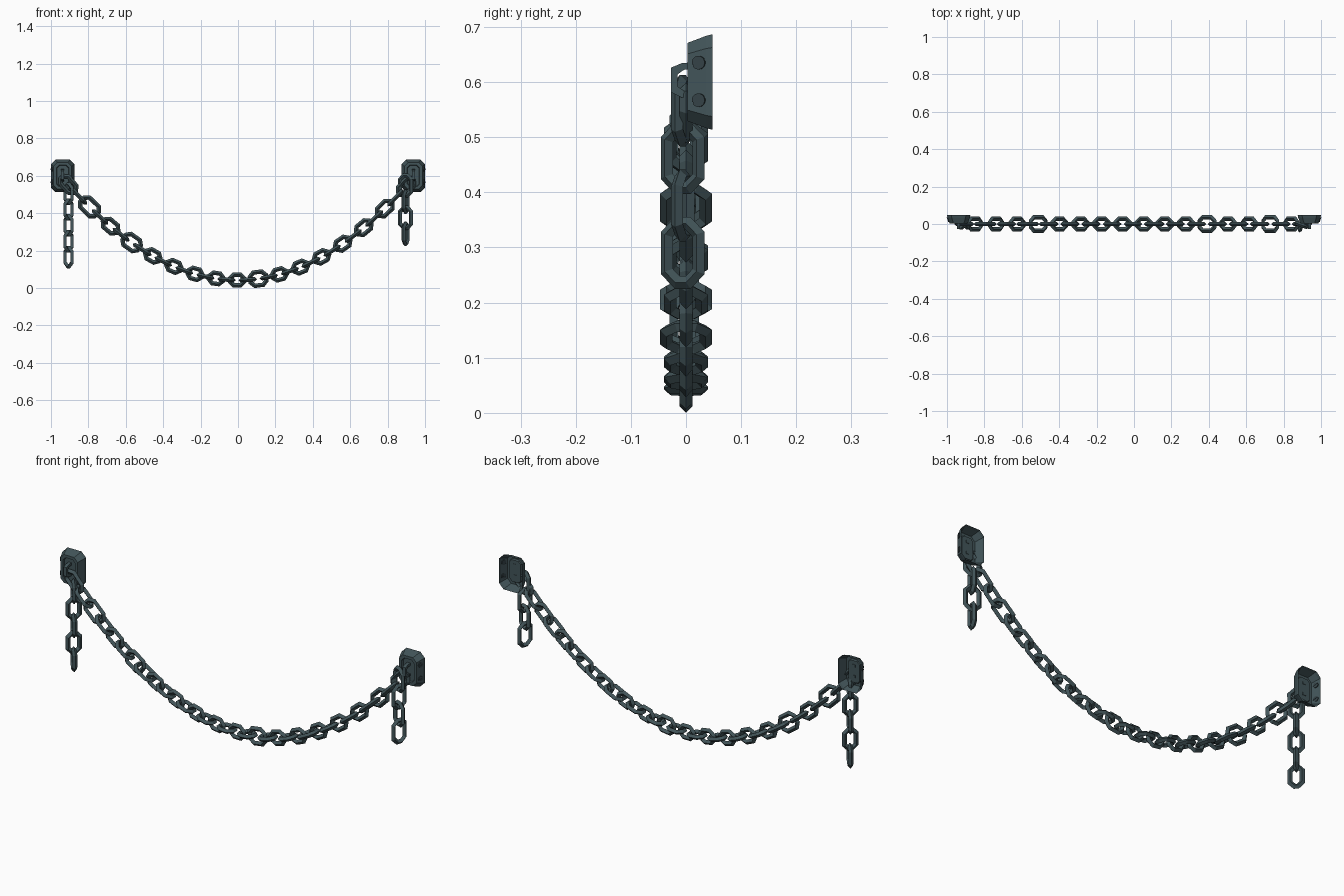
import bpy, bmesh, math
from mathutils import Vector, Matrix

if "Cube" in bpy.data.objects:
    bpy.data.objects.remove(bpy.data.objects["Cube"])

steel = bpy.data.materials.new("dark_steel")
steel.diffuse_color = (0.055, 0.09, 0.1, 1)
steel.use_nodes = True
steel.node_tree.nodes["Principled BSDF"].inputs["Base Color"].default_value = steel.diffuse_color
dark = bpy.data.materials.new("screw_steel")
dark.diffuse_color = (0.035, 0.055, 0.062, 1)
dark.use_nodes = True
dark.node_tree.nodes["Principled BSDF"].inputs["Base Color"].default_value = dark.diffuse_color


def finish(bm, name, mat=steel, recalc=True):
    if recalc:
        bmesh.ops.recalc_face_normals(bm, faces=bm.faces)
    me = bpy.data.meshes.new(name)
    bm.to_mesh(me)
    bm.free()
    me.materials.append(mat)
    ob = bpy.data.objects.new(name, me)
    bpy.context.collection.objects.link(ob)
    return ob


def octagon(hu, hv, c):
    """Rectangle with cut corners, half sizes hu and hv, cut c."""
    return [(hu, -hv + c), (hu, hv - c), (hu - c, hv), (-hu + c, hv),
            (-hu, hv - c), (-hu, -hv + c), (-hu + c, -hv), (hu - c, -hv)]


def bridge(bm, a, b):
    n = len(a)
    for i in range(n):
        j = (i + 1) % n
        bm.faces.new((a[i], a[j], b[j], b[i]))


def add_link(bm, centre, u, v, length, width, r=0.0115, cut=0.02):
    """Cut-corner link with a diamond cross-section; u = long axis, v = wide axis."""
    n = u.cross(v)
    hu, hv = length / 2 - r, width / 2 - r
    loops = []
    for d, h in ((r, 0), (0, r), (-r, 0), (0, -r)):
        pts = octagon(hu + d, hv + d, cut + 0.586 * d)
        loops.append([bm.verts.new(centre + u * p + v * q + n * h) for p, q in pts])
    for k in range(4):
        bridge(bm, loops[k], loops[(k + 1) % 4])


# Main swag: links at an even x step along a parabola, alternately turned 90 degrees
bm = bmesh.new()
big = {2, 6, 7, 18, 23, 29}
for i in range(33):
    x = -0.907 + 0.0564 * i
    z = 0.043 + 0.62 * x * x
    u = Vector((1, 0, 1.24 * x)).normalized()
    y_axis = Vector((0, 1, 0))
    v = u.cross(y_axis) if i % 2 == 0 else y_axis
    s = 1.18 if i in big else 1.0
    pitch = 0.0564 / u.x
    add_link(bm, Vector((x, 0, z)), u, v, (pitch + 0.042) * (1 + (s - 1) * 0.5), 0.08 * s)
finish(bm, "main_chain")


# Loose hanging ends
def hanging(name, x, y, z0, count, angle, length, pitch, width):
    bm = bmesh.new()
    for i in range(count):
        a = math.radians(angle + 90 * (i % 2))
        add_link(bm, Vector((x, y, z0 + pitch * i)), Vector((0, 0, 1)),
                 Vector((math.cos(a), math.sin(a), 0)), length, width)
    finish(bm, name)


hanging("left_hanging_chain", -0.906, -0.003, 0.165, 5, -45, 0.12, 0.085, 0.076)
hanging("right_hanging_chain", 0.896, -0.006, 0.29, 4, 70, 0.13, 0.086, 0.084)

# Wall mounts
CX, CZ = 0.9375, 0.6
for side, name in ((-1, "left"), (1, "right")):
    cx = side * CX
    # tapered shell, open at the back, with a rim and sunken front panel
    bm = bmesh.new()
    rings = []
    for hu, hv, c, y in ((0.0625, 0.0865, 0.024, 0.048), (0.0605, 0.0835, 0.023, 0.036),
                         (0.048, 0.071, 0.02, 0.003), (0.034, 0.057, 0.014, 0.003),
                         (0.031, 0.054, 0.013, 0.012)):
        rings.append([bm.verts.new((cx + p, y, CZ + q)) for p, q in octagon(hu, hv, c)])
    for a, b in zip(rings, rings[1:]):
        bridge(bm, a, b)
    bm.faces.new(rings[-1])
    bm.normal_update()
    # bring every face round so that it points out of the shell
    bmesh.ops.recalc_face_normals(bm, faces=bm.faces)
    panel = max(bm.faces, key=lambda f: len(f.verts))
    if panel.normal.y > 0:
        bmesh.ops.reverse_faces(bm, faces=bm.faces)
    finish(bm, name + "_wall_mount", recalc=False)

    # staple holding the chain: square bar bent in the y-z plane
    bm = bmesh.new()
    path = [(0.014, 0.036, 0.024), (-0.008, 0.034, 0.022), (-0.027, 0.026, 0.014),
            (-0.027, -0.019, -0.008), (-0.008, -0.028, -0.016), (0.014, -0.03, -0.018)]
    prof = []
    for y, outer, inner in path:
        yi = y if y > 0 else y + (0.012 if y < -0.02 else 0.004)
        prof.append([bm.verts.new((cx + w, yy, CZ + zz)) for w, yy, zz in
                     ((-0.008, y, outer), (0.008, y, outer), (0.008, yi, inner), (-0.008, yi, inner))])
    for a, b in zip(prof, prof[1:]):
        bridge(bm, a, b)
    bm.faces.new(prof[0])
    bm.faces.new(prof[-1])
    finish(bm, name + "_staple")

    # slotted screws through the outer side wall: two half discs and a slot floor
    bm = bmesh.new()
    for z in (0.635, 0.567):
        tilt = Matrix.Rotation(side * math.radians(-20), 4, 'Z')
        place = (Matrix.Translation((cx + side * 0.056, 0.0235, z)) @ tilt
                 @ Matrix.Rotation(math.radians(25), 4, 'X'))
        for half in (-1, 1):
            pts = [(0.0125 * math.cos(t), half * max(0.0018, 0.0125 * math.sin(t)))
                   for t in (math.pi * k / 6 for k in range(7))]
            f0 = [bm.verts.new(place @ Vector((-0.004, p, q))) for p, q in pts]
            f1 = [bm.verts.new(place @ Vector((0.004, p, q))) for p, q in pts]
            bridge(bm, f0, f1)
            bm.faces.new(f0)
            bm.faces.new(f1)
        bmesh.ops.create_cube(bm, size=1, matrix=place @ Matrix.Diagonal((0.005, 0.023, 0.0036, 1)))
    finish(bm, name + "_mount_screws", dark)
